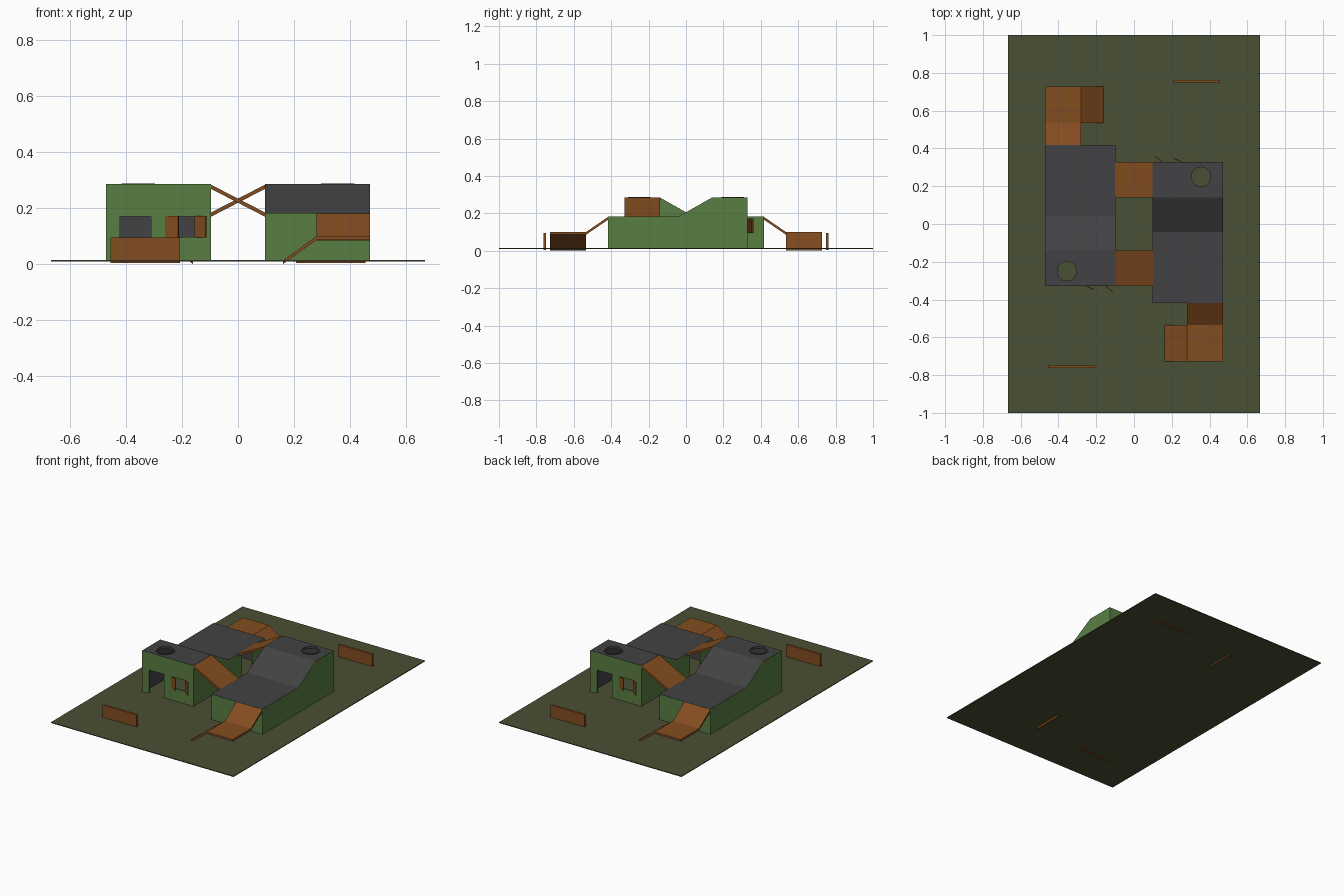
import bpy, bmesh, math
from mathutils import Matrix, Vector

if "Cube" in bpy.data.objects:
    bpy.data.objects.remove(bpy.data.objects["Cube"])


def material(name, rgb):
    m = bpy.data.materials.new(name)
    m.diffuse_color = (*rgb, 1)
    m.use_nodes = True
    m.node_tree.nodes["Principled BSDF"].inputs["Base Color"].default_value = m.diffuse_color
    return m


OLIVE = material("olive", (0.068, 0.08, 0.035))
GREEN = material("green", (0.1, 0.21, 0.055))
GREY = material("grey", (0.055, 0.055, 0.058))
BROWN = material("brown", (0.23, 0.073, 0.014))


def finish(name, bm, *mats):
    bmesh.ops.recalc_face_normals(bm, faces=bm.faces[:])
    me = bpy.data.meshes.new(name)
    bm.to_mesh(me)
    bm.free()
    for m in mats:
        me.materials.append(m)
    ob = bpy.data.objects.new(name, me)
    bpy.context.collection.objects.link(ob)
    return ob


def prism(name, profile, axis, lo, hi, *mats):
    """Extrude a (y,z) profile along x, or an (x,z) profile along y."""
    bm = bmesh.new()
    pts = [(lo, a, b) if axis == 'x' else (a, lo, b) for a, b in profile]
    face = bm.faces.new([bm.verts.new(p) for p in pts])
    ext = bmesh.ops.extrude_face_region(bm, geom=[face])
    move = Vector((hi - lo, 0, 0) if axis == 'x' else (0, hi - lo, 0))
    bmesh.ops.translate(bm, vec=move, verts=[v for v in ext['geom'] if isinstance(v, bmesh.types.BMVert)])
    return finish(name, bm, *mats)


def box(name, x0, x1, y0, y1, z0, z1, *mats):
    return prism(name, [(x0, z0), (x1, z0), (x1, z1), (x0, z1)], 'y', y0, y1, *mats)


def cut(target, cutter, index):
    for p in cutter.data.polygons:
        p.material_index = index
    mod = target.modifiers.new("cut", 'BOOLEAN')
    mod.operation, mod.solver, mod.object = 'DIFFERENCE', 'EXACT', cutter
    bpy.context.view_layer.objects.active = target
    bpy.ops.object.modifier_apply(modifier=mod.name)
    bpy.data.objects.remove(cutter)


G = 0.015     # ground surface
W = 0.012     # wall thickness
parts = []

# Building: stepped roof profile, hollowed out
X0, X1 = 0.097, 0.47
house = prism("building", [(-0.417, G), (0.328, G), (0.328, 0.285), (0.14, 0.285),
                           (-0.042, 0.182), (-0.417, 0.182)], 'x', X0, X1, GREEN, GREY)
for p in house.data.polygons:
    p.material_index = int(p.normal.z > 0.3)
inner = prism("inside", [(-0.417 + W, -0.05), (0.328 - W, -0.05), (0.328 - W, 0.285 - W), (0.143, 0.285 - W),
                         (-0.039, 0.182 - W), (-0.417 + W, 0.182 - W)], 'x', X0 + W, X1 - W, GREEN, GREY)
cut(house, inner, 1)

# Doorways and window
cut(house, box("c", 0.31, 0.42, 0.30, 0.36, -0.03, 0.17, GREEN, GREY), 0)
cut(house, box("c", 0.155, 0.26, 0.30, 0.36, 0.097, 0.17, GREEN, GREY), 0)
cut(house, box("c", 0.06, 0.13, -0.29, -0.18, -0.03, 0.16, GREEN, GREY), 0)

# Round roof hatch and its rim
HATCH = (0.355, 0.25)
bm = bmesh.new()
bmesh.ops.create_cone(bm, segments=24, radius1=0.051, radius2=0.051, depth=0.1, cap_ends=True,
                      matrix=Matrix.Translation((*HATCH, 0.285)))
cut(house, finish("c", bm, GREEN, GREY), 1)
bm = bmesh.new()
rings = [[bm.verts.new((HATCH[0] + r * math.cos(i * math.tau / 24),
                        HATCH[1] + r * math.sin(i * math.tau / 24), z)) for i in range(24)]
         for r, z in ((0.051, 0.283), (0.060, 0.283), (0.060, 0.288), (0.051, 0.288))]
for k in range(4):
    a, b = rings[k], rings[(k + 1) % 4]
    for i in range(24):
        j = (i + 1) % 24
        bm.faces.new((a[i], a[j], b[j], b[i]))
parts += [house, finish("hatch_rim", bm, GREY)]

# Swung-out window shutters
for name, hinge, tip in (("inner_shutter", (0.155, 0.328), (0.115, 0.36)),
                         ("outer_shutter", (0.26, 0.328), (0.213, 0.349))):
    h, t = Vector(hinge), Vector(tip)
    d = t - h
    ob = box(name, 0, d.length, 0, 0.005, 0.095, 0.172, BROWN)
    ob.data.transform(Matrix.Translation((*h, 0)) @ Matrix.Rotation(math.atan2(d.y, d.x), 4, 'Z'))
    parts.append(ob)

# Bridge from the high roof to the opposite low roof
parts.append(prism("bridge", [(0.1, 0.285), (0.1, 0.27), (-0.1, 0.167), (-0.1, 0.182)],
                   'y', 0.14, 0.328, BROWN))

# Entry ramp in three pieces: roof slope, landing, ground slope
parts.append(prism("upper_ramp", [(-0.415, 0.182), (-0.415, 0.167), (-0.535, 0.085), (-0.535, 0.1)],
                   'x', 0.28, 0.47, BROWN))
parts.append(box("ramp_landing", 0.28, 0.47, -0.727, -0.535, 0.087, 0.1, BROWN))
parts.append(prism("lower_ramp", [(0.28, 0.1), (0.28, 0.086), (0.16, 0.0), (0.16, 0.013)],
                   'y', -0.727, -0.535, BROWN))

# Free-standing barrier
parts.append(box("barrier", 0.207, 0.455, 0.748, 0.763, 0.004, 0.095, BROWN))

# Second half: everything turned half way round the centre
for ob in parts:
    twin = ob.copy()
    twin.data = ob.data.copy()
    twin.data.transform(Matrix.Rotation(math.pi, 4, 'Z'))
    twin.name = "opposite_" + ob.name.split(".")[0]
    bpy.context.collection.objects.link(twin)

# Ground slab
box("ground", -0.667, 0.667, -1, 1, 0.01, G, OLIVE)
